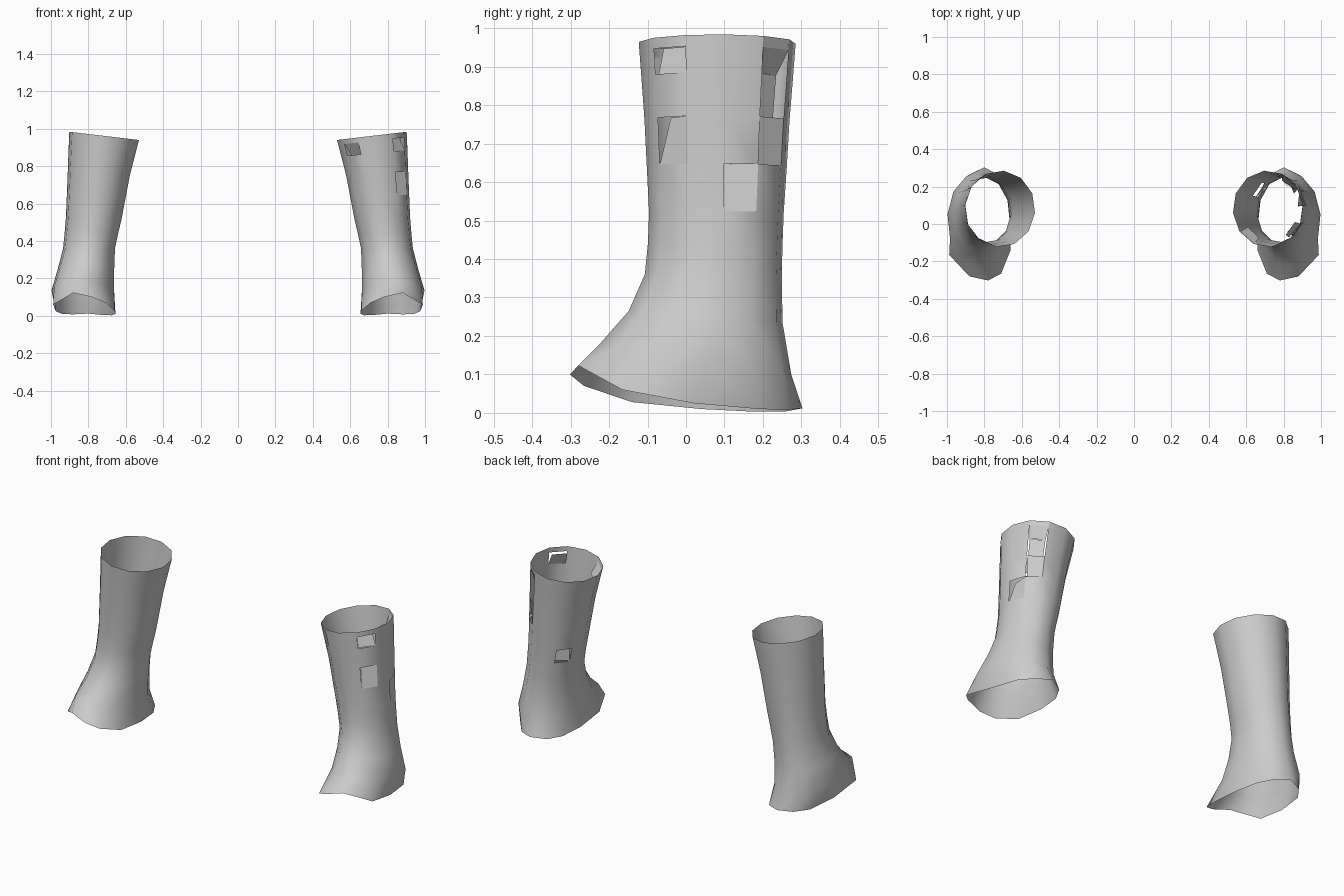
import bpy, bmesh, math
from mathutils import Vector

cube = bpy.data.objects.get("Cube")
if cube:
    bpy.data.objects.remove(cube, do_unlink=True)

mat = bpy.data.materials.new("plain grey")
mat.use_nodes = True
GREY = (0.6, 0.6, 0.6, 1)
mat.diffuse_color = GREY
mat.node_tree.nodes["Principled BSDF"].inputs["Base Color"].default_value = GREY

SIDES = 12
PHASE = math.radians(6)

# Leg rings, top to ankle: height, tilt along x, tilt along y, x range, y range
RINGS = [
    (0.962, 0.022, 0, 0.528, 0.903, -0.124, 0.286),
    (0.935, 0.020, 0, 0.535, 0.904, -0.122, 0.284),
    (0.870, 0.017, 0, 0.551, 0.907, -0.117, 0.279),
    (0.760, 0.013, 0, 0.578, 0.911, -0.109, 0.270),
    (0.640, 0.008, 0, 0.600, 0.916, -0.103, 0.263),
    (0.520, 0.004, 0, 0.622, 0.921, -0.097, 0.255),
    (0.440, 0, 0, 0.640, 0.928, -0.100, 0.252),
    (0.360, 0, 0, 0.657, 0.936, -0.108, 0.250),
    (0.250, 0, -0.015, 0.661, 0.965, -0.150, 0.252),
    (0.140, 0, -0.040, 0.662, 0.998, -0.225, 0.275),
]
# Flared foot opening, raised over the toe
RIM = [(0.975, 0.02, 0.025), (0.94, 0.19, 0.01), (0.88, 0.265, 0.008),
       (0.80, 0.303, 0.012), (0.72, 0.26, 0.004), (0.675, 0.18, 0.003),
       (0.655, 0.04, 0.01), (0.66, -0.14, 0.028), (0.71, -0.265, 0.07),
       (0.78, -0.302, 0.10), (0.88, -0.28, 0.123), (0.988, -0.165, 0.06)]

# Loose panels: (column, row) -> inward push of corners
# (top near, top far, bottom near, bottom far)
DENTS = {
    (10, 1): (0.03, 0.03, 0.01, 0.0),
    (10, 3): (0.04, 0.0, 0.0, 0.0),
    (0, 4): (0.04, 0.0, 0.0, 0.0),
    (1, 0): (0.0, 0.0, 0.0, 0.0),
    (1, 1): (0.0, 0.0, 0.02, 0.03),
    (1, 2): (0.03, 0.03, 0.03, 0.03),
    (1, 3): (0.0, 0.0, 0.04, 0.0),
    (7, 1): (0.0, 0.0, 0.03, 0.03),
    (4, 5): (0.03, 0.03, 0.03, 0.0),
}


def ring_points(zc, ax, ay, x0, x1, y0, y1):
    pts = []
    for k in range(SIDES):
        a = PHASE + 2 * math.pi * k / SIDES
        c, s = math.cos(a), math.sin(a)
        pts.append(Vector(((x0 + x1) / 2 + c * (x1 - x0) / 2,
                           (y0 + y1) / 2 + s * (y1 - y0) / 2,
                           zc + ax * c + ay * s)))
    return pts


def make_boot(name, side, dents):
    rings = [ring_points(*r) for r in RINGS] + [[Vector(p) for p in RIM]]
    bm = bmesh.new()

    def vert(p):
        return bm.verts.new((p.x * side, p.y, p.z))

    grid = [[vert(p) for p in ring] for ring in rings]
    for r in range(len(rings) - 1):
        for k in range(SIDES):
            n = (k + 1) % SIDES
            corners = [(r, k), (r, n), (r + 1, k), (r + 1, n)]
            if (k, r) in dents:
                # Separate panel pushed towards the leg axis
                quad = []
                for (i, j), push in zip(corners, dents[(k, r)]):
                    centre = sum(rings[i], Vector()) / SIDES
                    inward = centre - rings[i][j]
                    inward.z = 0
                    quad.append(vert(rings[i][j] + inward.normalized() * push))
            else:
                quad = [grid[i][j] for i, j in corners]
            a, b, c, d = quad
            order = [a, c, d, b] if side > 0 else [a, b, d, c]
            bm.faces.new(order).smooth = True
    mesh = bpy.data.meshes.new(name)
    bm.to_mesh(mesh)
    bm.free()
    mesh.materials.append(mat)
    obj = bpy.data.objects.new(name, mesh)
    bpy.context.collection.objects.link(obj)


make_boot("left_boot", 1, DENTS)
make_boot("right_boot", -1, {})
